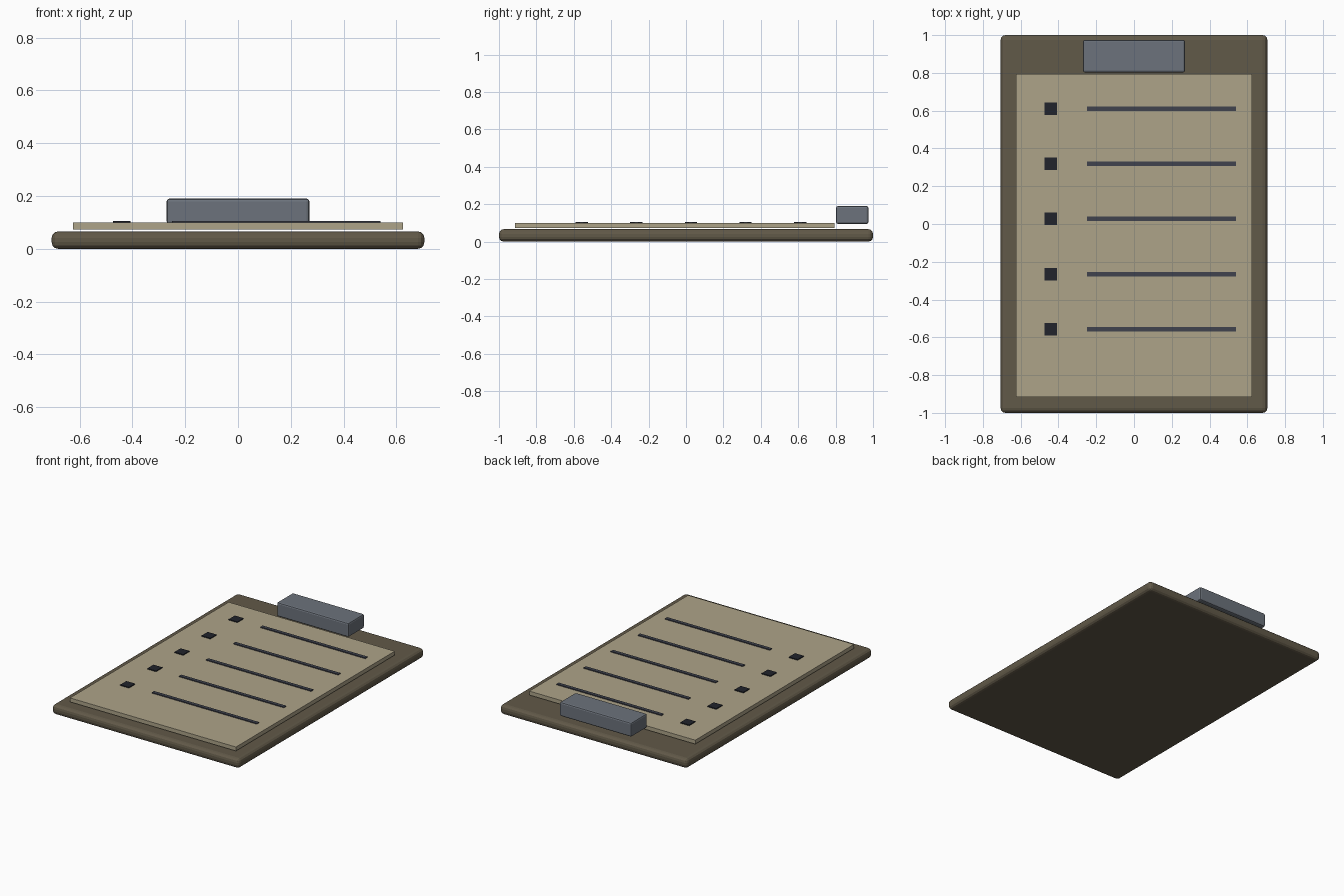
import bpy

if "Cube" in bpy.data.objects:
    bpy.data.objects.remove(bpy.data.objects["Cube"])


def material(name, rgb):
    m = bpy.data.materials.new(name)
    m.diffuse_color = (*rgb, 1)
    m.use_nodes = True
    m.node_tree.nodes["Principled BSDF"].inputs["Base Color"].default_value = m.diffuse_color
    return m


WOOD = material("board_brown", (0.12, 0.10, 0.065))
PAPER = material("paper_cream", (0.42, 0.37, 0.25))
METAL = material("clip_metal", (0.15, 0.17, 0.20))
INK = material("box_ink", (0.015, 0.017, 0.025))
LINE = material("line_ink", (0.05, 0.055, 0.075))


def box(name, x, y, z, mat, bevel=0.0, segments=2):
    """Box from (min, max) ranges, with optional rounded edges."""
    lo, hi = zip(x, y, z)
    bpy.ops.mesh.primitive_cube_add(
        size=1, location=[(a + b) / 2 for a, b in zip(lo, hi)])
    ob = bpy.context.object
    ob.name = name
    ob.scale = [b - a for a, b in zip(lo, hi)]
    bpy.ops.object.transform_apply(location=False, rotation=False, scale=True)
    ob.data.materials.append(mat)
    if bevel:
        mod = ob.modifiers.new("rounded_edges", 'BEVEL')
        mod.width = bevel
        mod.segments = segments
    return ob


# Backing board, paper and clip (the clip sits just above the board)
box("board", (-0.706, 0.706), (-1, 1), (0, 0.066), WOOD, 0.025, 3)
box("paper", (-0.625, 0.625), (-0.915, 0.793), (0.073, 0.1), PAPER)
box("clip", (-0.27, 0.27), (0.802, 0.975), (0.094, 0.19), METAL, 0.01, 2)

# Checklist rows: a tick box and a text line each
for i in range(5):
    y = 0.61 - i * 0.2917
    box(f"tick_box_{i + 1}", (-0.474, -0.408), (y - 0.033, y + 0.033),
        (0.098, 0.106), INK)
    box(f"text_line_{i + 1}", (-0.25, 0.54), (y - 0.012, y + 0.012),
        (0.098, 0.106), LINE)
